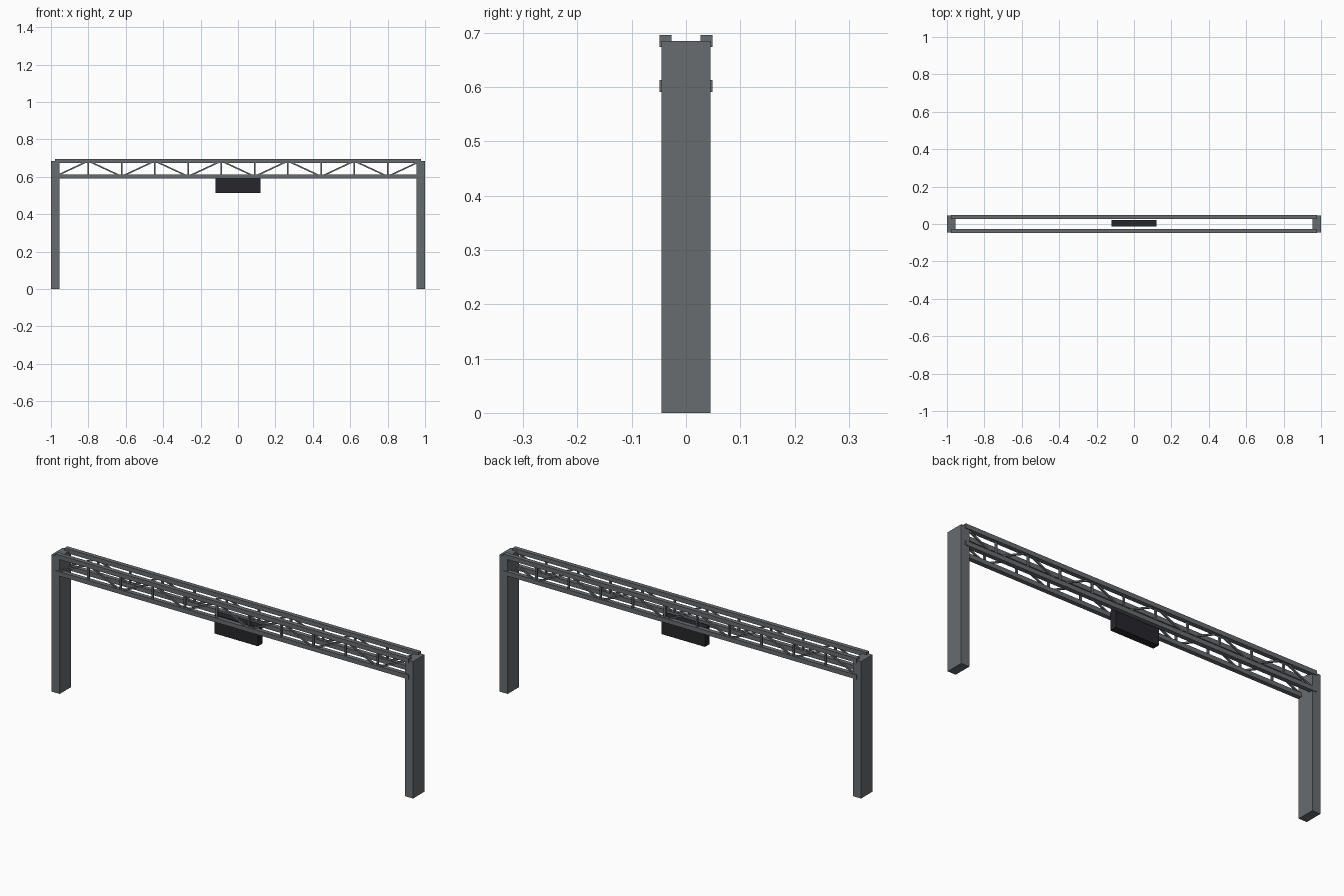
import bpy, math

if "Cube" in bpy.data.objects:
    bpy.data.objects.remove(bpy.data.objects["Cube"])

def material(name, rgb):
    m = bpy.data.materials.new(name)
    m.diffuse_color = (*rgb, 1)
    m.use_nodes = True
    m.node_tree.nodes["Principled BSDF"].inputs["Base Color"].default_value = m.diffuse_color
    return m

steel = material("steel_grey", (0.14, 0.15, 0.16))
dark = material("dark_panel", (0.02, 0.02, 0.025))

def box(name, centre, size, mat=steel, tilt=0):
    bpy.ops.mesh.primitive_cube_add(size=1, location=centre, rotation=(0, tilt, 0))
    o = bpy.context.object
    o.name = name
    o.scale = size
    o.data.materials.append(mat)
    return o

HALF = 0.978            # half length of the truss
PANELS = 11
STEP = 2 * HALF / PANELS
Y = 0.038               # truss plane offset
LOW, HIGH = 0.602, 0.685
CHORD = 0.022

# Posts
for s, side in ((-1, "left"), (1, "right")):
    box(f"{side}_post", (s * 0.9775, 0, 0.3425), (0.045, 0.09, 0.685))

# Two parallel trusses
for s, side in ((-1, "front"), (1, "back")):
    for z, level in ((LOW, "lower"), (HIGH, "upper")):
        box(f"{side}_{level}_chord", (0, s * Y, z), (2 * HALF, CHORD, CHORD))
    # Vertical struts
    for i in range(1, PANELS):
        box(f"{side}_strut", (-HALF + i * STEP, s * Y, (LOW + HIGH) / 2),
            (0.009, 0.009, HIGH - LOW))
    # Zigzag braces
    rise = HIGH - LOW
    for i in range(PANELS):
        angle = math.atan2(rise, STEP) * (-1 if i % 2 == 0 else 1)
        box(f"{side}_brace", (-HALF + (i + 0.5) * STEP, s * Y, (LOW + HIGH) / 2),
            (math.hypot(STEP, rise), 0.008, 0.008), tilt=angle)

# Hanging sign panel
box("sign_panel", (0, 0.004, 0.561), (0.24, 0.036, 0.094), dark)
